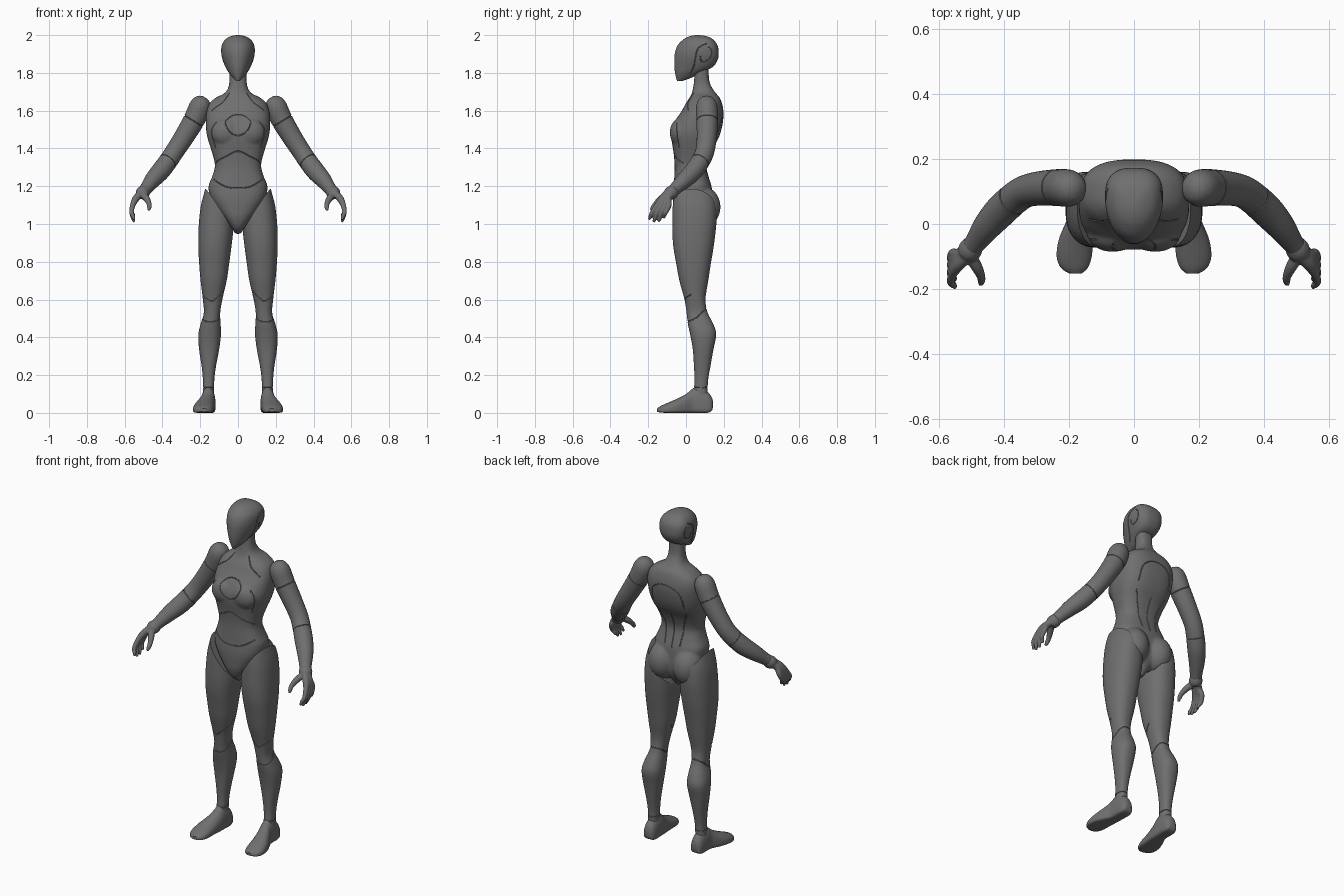
import bpy, bmesh, math
from mathutils import Vector, Matrix
from mathutils.bvhtree import BVHTree

grey = bpy.data.materials.new("dark grey")
grey.diffuse_color = (0.16, 0.16, 0.16, 1)


def spline(rows, k=4):
    """Catmull-Rom interpolation of any rows of numbers."""
    out, n = [], len(rows)
    for i in range(n - 1):
        a, b, c, d = rows[max(i - 1, 0)], rows[i], rows[i + 1], rows[min(i + 2, n - 1)]
        for j in range(k):
            t = j / k
            out.append([0.5 * (2 * q + (r - p) * t + (2 * p - 5 * q + 4 * r - s) * t * t
                               + (3 * q - p - 3 * r + s) * t ** 3) for p, q, r, s in zip(a, b, c, d)])
    return out + [list(rows[-1])]


def skin(bm, rings):
    vs = [[bm.verts.new(p) for p in r] for r in rings]
    for a, b in zip(vs, vs[1:]):
        for i in range(len(a)):
            bm.faces.new((a[i], a[i - 1], b[i - 1], b[i]))
    bm.faces.new(vs[0])
    bm.faces.new(vs[-1][::-1])


def loft(bm, rows, split=0.5, e0=2.3, e1=2.3, along_y=False, n=48):
    """Rows are (t, u0, u1, v0, v1): a rounded section at height t."""
    rings = []
    for t, u0, u1, v0, v1 in spline(rows):
        ring, vc = [], v0 + split * (v1 - v0)
        for i in range(n):
            a = 2 * math.pi * (i + 0.5) / n
            c, s = math.cos(a), math.sin(a)
            e = e1 if s > 0 else e0
            u = (u0 + u1) / 2 + (u1 - u0) / 2 * math.copysign(abs(c) ** (2 / e), c)
            v = vc + ((v1 - vc) if s > 0 else (vc - v0)) * math.copysign(abs(s) ** (2 / e), s)
            ring.append((u, t, v) if along_y else (u, v, t))
        rings.append(ring)
    skin(bm, rings)


def tube(bm, pts, radii, refs, n=24):
    rings = []
    for i, p in enumerate(pts):
        t = (pts[min(i + 1, len(pts) - 1)] - pts[max(i - 1, 0)]).normalized()
        u = t.cross(refs[i]).normalized()
        v = t.cross(u)
        rings.append([p + radii[i] * (u * math.cos(2 * math.pi * j / n) + v * math.sin(2 * math.pi * j / n))
                      for j in range(n)])
    skin(bm, rings)


def limb(bm, rows, n=24):
    rows = spline(rows)
    tube(bm, [Vector(r[:3]) for r in rows], [r[3] for r in rows], [Vector((0, 1, 0))] * len(rows), n)


def ellipsoid(bm, c, r):
    bmesh.ops.create_uvsphere(bm, u_segments=32, v_segments=20, radius=1,
                              matrix=Matrix.Translation(c) @ Matrix.Diagonal((*r, 1)))


def make(name, bm):
    bmesh.ops.recalc_face_normals(bm, faces=bm.faces[:])
    me = bpy.data.meshes.new(name)
    bm.to_mesh(me)
    bm.free()
    ob = bpy.data.objects.new(name, me)
    bpy.context.collection.objects.link(ob)
    return ob


def bake(ob):
    dep = bpy.context.evaluated_depsgraph_get()
    me = bpy.data.meshes.new_from_object(ob.evaluated_get(dep))
    ob.modifiers.clear()
    ob.data = me


def blend(ob, voxel, rounds):
    """Fuse overlapping volumes into one smooth skin."""
    m = ob.modifiers.new("fuse", 'REMESH')
    m.mode, m.voxel_size = 'VOXEL', voxel
    s = ob.modifiers.new("soften", 'SMOOTH')
    s.factor, s.iterations = 0.5, rounds
    bake(ob)


def ring(c, axis, r):
    """Almost closed circle of guide points."""
    q = Vector(axis).to_track_quat('Z', 'Y')
    return [Vector(c) + q @ Vector((r * math.cos(a), r * math.sin(a), 0))
            for a in (2 * math.pi * 0.992 * i / 40 for i in range(41))]


def seams(ob, paths, r=0.003):
    """Cut panel grooves along guide paths snapped to the surface."""
    tree = BVHTree.FromObject(ob, bpy.context.evaluated_depsgraph_get())
    bm = bmesh.new()
    for path in paths:
        hits = [tree.find_nearest(Vector(p)) for p in spline([list(p) for p in path], 1 if len(path) > 20 else 8)]
        tube(bm, [h[0] for h in hits], [r] * len(hits), [h[1] for h in hits], 6)
    cutter = make("seam_cutter", bm)
    cutter.hide_render = True
    m = ob.modifiers.new("seams", 'BOOLEAN')
    m.operation, m.solver, m.object = 'DIFFERENCE', 'EXACT', cutter
    bake(ob)
    bpy.data.objects.remove(cutter)


def both(*paths):
    return [[(s * x, y, z) for x, y, z in p] for p in paths for s in (1, -1)]


# torso, pelvis and neck: z, half width, front, back
bm = bmesh.new()
body = [(.948, .015, .0, .07), (.98, .035, -.04, .10), (1.03, .075, -.062, .13), (1.08, .112, -.068, .14),
        (1.14, .146, -.07, .14), (1.20, .156, -.065, .135), (1.25, .137, -.062, .12), (1.31, .122, -.06, .108),
        (1.38, .138, -.066, .13), (1.44, .157, -.076, .165), (1.49, .168, -.078, .185), (1.55, .17, -.055, .197),
        (1.60, .165, -.022, .198), (1.64, .15, .0, .19), (1.67, .115, .02, .178), (1.69, .075, .03, .16),
        (1.715, .054, .036, .142), (1.75, .046, .042, .125), (1.80, .045, .045, .12), (1.86, .045, .045, .12)]
loft(bm, [(z, -w, w, f, b) for z, w, f, b in body], 0.5, 2.5, 2.6, n=64)
for s in (1, -1):
    ellipsoid(bm, (s * .082, .085, 1.09), (.085, .098, .11))   # buttocks
    ellipsoid(bm, (s * .065, -.03, 1.485), (.08, .056, .075))  # chest
torso = make("torso", bm)
blend(torso, 0.008, 5)
seams(torso, [ring((0, -.07, 1.535), (0, 1, 0), .066),
              [(-.135, -.02, 1.32), (-.06, -.06, 1.36), (0, -.07, 1.385), (.06, -.06, 1.36), (.135, -.02, 1.32)],
              [(-.14, -.03, 1.24), (-.07, -.07, 1.20), (0, -.07, 1.19), (.07, -.07, 1.20), (.14, -.03, 1.24)],
              [(-.12, .2, 1.45), (-.09, .2, 1.56), (0, .21, 1.60), (.09, .2, 1.56), (.12, .2, 1.45)],
              [(0, .15, 1.40), (0, .12, 1.30), (0, .15, 1.20)]]
      + both([(.05, .03, 1.70), (.085, .0, 1.65), (.15, .0, 1.61)],
             [(.13, -.06, 1.56), (.15, -.05, 1.48), (.13, -.05, 1.40)],
             [(.12, .18, 1.40), (.07, .15, 1.31), (.05, .15, 1.22)]))

# head: a narrow face mask swelling into a full skull
bm = bmesh.new()
skull = [(1.757, .01, -.047, -.02), (1.775, .028, -.053, .03), (1.80, .048, -.058, .075), (1.83, .066, -.062, .14),
         (1.87, .082, -.062, .168), (1.91, .089, -.058, .173), (1.95, .085, -.042, .165), (1.98, .064, -.01, .14),
         (1.995, .034, .022, .105), (2.0, .008, .05, .07)]
loft(bm, [(z, -w, w, f, b) for z, w, f, b in skull], 0.6, 2.0, 2.7)
head = make("head", bm)
seams(head, both([(.08, .11, 1.955), (.09, .065, 1.93), (.09, .05, 1.88), (.07, .04, 1.83), (.05, .02, 1.79)],
                 [(.09, .12, 1.94), (.09, .14, 1.91), (.09, .125, 1.87), (.09, .085, 1.855), (.09, .075, 1.89)]))

# leg: z, inner x, outer x, front, back
bm = bmesh.new()
loft(bm, [(1.22, .03, .165, -.045, .13), (1.17, .025, .178, -.064, .145), (1.10, .024, .196, -.07, .16),
          (1.02, .024, .206, -.072, .162), (.945, .027, .21, -.072, .155), (.87, .036, .21, -.066, .145),
          (.78, .048, .205, -.05, .13), (.70, .06, .198, -.035, .118), (.60, .083, .186, -.008, .103),
          (.53, .094, .181, .003, .115), (.47, .092, .198, .01, .145), (.415, .09, .21, .022, .16),
          (.335, .1, .206, .036, .145), (.25, .116, .193, .042, .13), (.18, .125, .186, .045, .118),
          (.12, .127, .186, .042, .114), (.07, .127, .19, .04, .114)])
# slanted hip opening
bmesh.ops.bisect_plane(bm, geom=bm.verts[:] + bm.edges[:] + bm.faces[:], plane_co=(.178, .05, 1.19),
                       plane_no=(-.24, .02, .158), clear_outer=True)
bmesh.ops.holes_fill(bm, edges=[e for e in bm.edges if e.is_boundary], sides=0)
leg = make("legs", bm)
seams(leg, [ring((.138, .06, .52), (0, -.5, 1), .09), ring((.157, .08, .135), (0, 0, 1), .06),
            [(.06, .05, .68), (.10, -.01, .62), (.14, -.02, .59), (.18, .03, .63)]])

# foot: y, inner x, outer x, sole, top
bm = bmesh.new()
loft(bm, [(.143, .145, .168, .03, .06), (.135, .128, .185, .01, .085), (.11, .12, .193, .0, .115),
          (.06, .119, .195, .0, .138), (.03, .12, .198, .0, .125), (.0, .122, .212, .0, .10),
          (-.05, .126, .232, .0, .074), (-.10, .13, .238, .0, .052), (-.135, .142, .225, .002, .036),
          (-.153, .162, .198, .006, .024)], 0.35, 4.5, 2.1, along_y=True, n=40)
foot = make("feet", bm)

# arm: x, y, z, radius
bm = bmesh.new()
limb(bm, [(.178, .11, 1.672, .012), (.184, .11, 1.66, .038), (.2, .11, 1.625, .056), (.23, .112, 1.555, .057),
          (.285, .11, 1.462, .053), (.335, .10, 1.385, .05), (.372, .075, 1.33, .05), (.41, .04, 1.28, .05),
          (.45, -.005, 1.235, .044), (.485, -.053, 1.19, .034), (.508, -.085, 1.16, .03)], 36)
arm = make("arms", bm)
seams(arm, [ring((.236, .112, 1.545), (.5, 0, -.85), .09), ring((.372, .075, 1.33), (.55, -.45, -.7), .08)])

# hand: wrist cuff, four fingers fanned from the wrist, thumb
bm = bmesh.new()
limb(bm, [(.493, -.063, 1.18, .032), (.50, -.073, 1.17, .036), (.508, -.085, 1.16, .036), (.515, -.094, 1.15, .029)])
for k, (ky, my, ty, tz) in enumerate([(-.152, -.178, -.195, 1.022), (-.13, -.154, -.172, 1.01),
                                      (-.109, -.130, -.145, 1.012), (-.09, -.107, -.118, 1.03)]):
    limb(bm, [(.512, -.10 + .01 * k, 1.165, .018), (.54, (ky - .10) / 2, 1.135, .019), (.557, ky, 1.1, .0145),
              (.564, my, 1.062, .012), (.555, ty * .6 + my * .4, tz + .018, .0105), (.55, ty, tz, .006)], 16)
limb(bm, [(.508, -.09, 1.16, .018), (.486, -.128, 1.137, .018), (.471, -.16, 1.108, .0135),
          (.47, -.178, 1.085, .011), (.474, -.186, 1.072, .006)], 16)
hand = make("hands", bm)
blend(hand, 0.004, 3)

# mirror paired parts, colour, smooth
for ob in (leg, foot, arm, hand):
    ob.modifiers.new("mirror", 'MIRROR').use_mirror_merge = False
for ob in (torso, head, leg, foot, arm, hand):
    ob.data.materials.clear()
    ob.data.materials.append(grey)
    ob.select_set(True)
    bpy.context.view_layer.objects.active = ob
bpy.ops.object.shade_smooth_by_angle(angle=math.radians(40))
